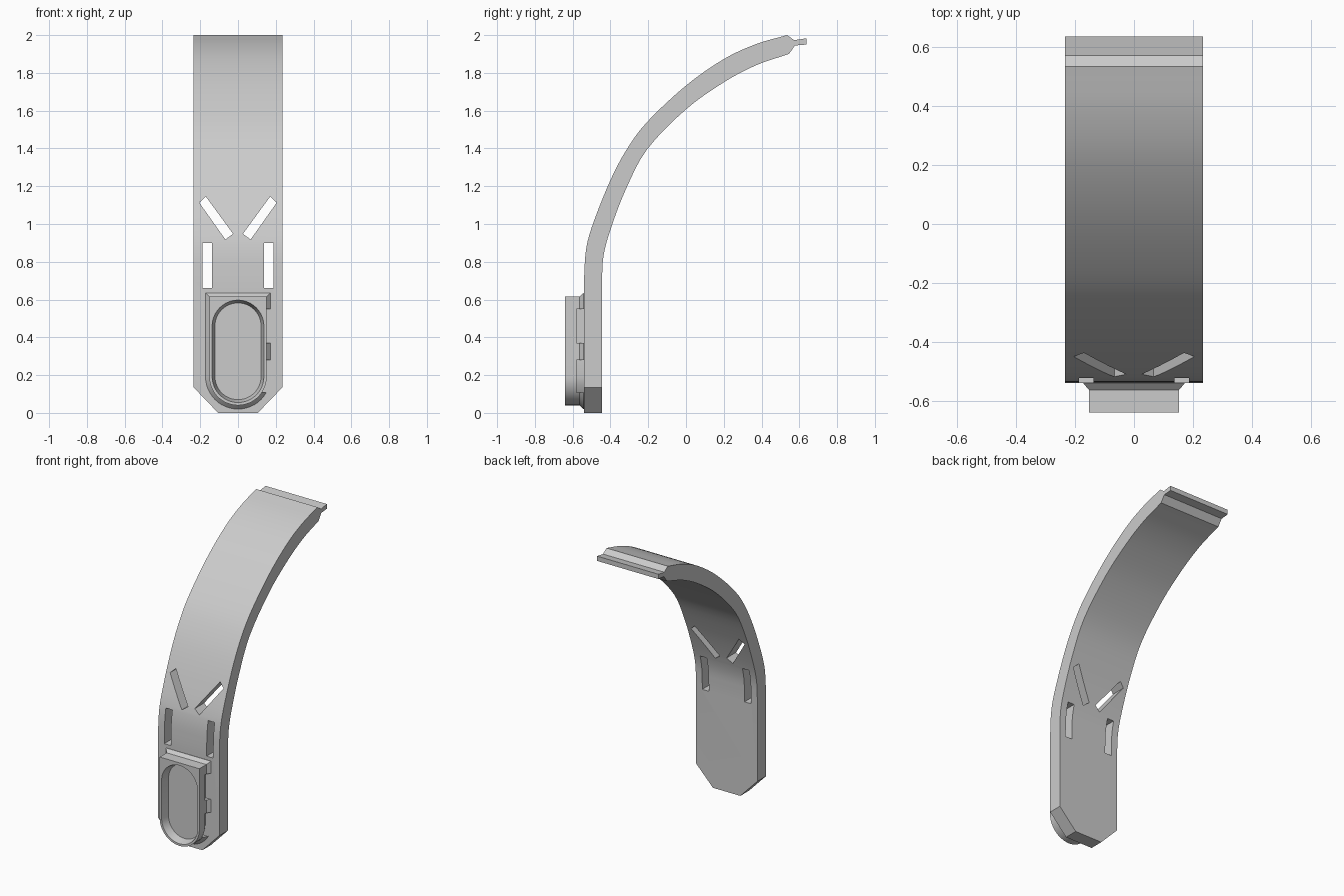
import bpy, bmesh, math
from mathutils import Vector

if "Cube" in bpy.data.objects:
    bpy.data.objects.remove(bpy.data.objects["Cube"])

grey = bpy.data.materials.new("plain_grey")
grey.diffuse_color = (0.6, 0.6, 0.6, 1)
grey.use_nodes = True
grey.node_tree.nodes["Principled BSDF"].inputs["Base Color"].default_value = grey.diffuse_color


def make_object(name, bm):
    bmesh.ops.recalc_face_normals(bm, faces=bm.faces)
    mesh = bpy.data.meshes.new(name)
    bm.to_mesh(mesh)
    bm.free()
    mesh.materials.append(grey)
    obj = bpy.data.objects.new(name, mesh)
    bpy.context.collection.objects.link(obj)
    return obj


def loft(name, loops):
    """Closed solid through matching loops of 3D points."""
    bm = bmesh.new()
    rings = [[bm.verts.new(p) for p in loop] for loop in loops]
    for a, b in zip(rings, rings[1:]):
        for i in range(len(a)):
            j = (i + 1) % len(a)
            bm.faces.new((a[i], a[j], b[j], b[i]))
    bm.faces.new(rings[0])
    bm.faces.new(rings[-1][::-1])
    return make_object(name, bm)


def prism(name, xz, y0, y1):
    return loft(name, [[(x, y, z) for x, z in xz] for y in (y0, y1)])


def cut(target, cutters):
    bpy.context.view_layer.objects.active = target
    for c in cutters:
        mod = target.modifiers.new("cut", 'BOOLEAN')
        mod.operation = 'DIFFERENCE'
        mod.solver = 'EXACT'
        mod.object = c
        bpy.ops.object.modifier_apply(modifier=mod.name)
        bpy.data.objects.remove(c)


def smooth(obj, degrees):
    bpy.ops.object.select_all(action='DESELECT')
    obj.select_set(True)
    bpy.context.view_layer.objects.active = obj
    bpy.ops.object.shade_smooth_by_angle(angle=math.radians(degrees))


def spline(pts, steps=4):
    """Smooth path through the points."""
    p = [Vector(q) for q in pts]
    p = [2 * p[0] - p[1]] + p + [2 * p[-1] - p[-2]]
    out = []
    for a, b, c, d in zip(p, p[1:], p[2:], p[3:]):
        for k in range(steps):
            t = k / steps
            out.append(0.5 * (2 * b + (c - a) * t + (2 * a - 5 * b + 4 * c - d) * t * t
                              + (3 * b - a - 3 * c + d) * t ** 3))
    return [tuple(q) for q in out + [p[-2]]]


# Curved strap: side profile with a thin tongue at the upper end
W = 0.235
outer = spline([(-.54, .70), (-.531, .85), (-.50, .98), (-.41, 1.21), (-.32, 1.385),
                (-.206, 1.54), (0, 1.733), (.2, 1.873), (.37, 1.952), (.535, 2.0)])
tongue = [(.573, 1.973), (.637, 1.983), (.637, 1.95), (.577, 1.945), (.545, 1.90)]
inner = spline([(.535, 1.897), (.37, 1.84), (.2, 1.75), (0, 1.607), (-.206, 1.395),
                (-.32, 1.18), (-.40, .97), (-.437, .83), (-.445, .70)])
side = [(-.54, 0)] + outer + tongue + inner + [(-.445, 0)]
strap = loft("strap", [[(x, y, z) for y, z in side] for x in (-W, W)])

# Clipped lower corners and the four through slots
cutters = []
for s in (-1, 1):
    corner = [(.105, 0), (.235, .135), (.3, .2025), (.3, -.1), (.105 - .0963, -.1)]
    upright = [(.137, .66), (.187, .66), (.187, .90), (.137, .90)]
    slanted = [(.17, 1.145), (.205, 1.113), (.067, .918), (.026, .948)]
    for shape in (corner, upright, slanted):
        cutters.append(prism("cutter", [(s * x, z) for x, z in shape], -1, 0.2))
cut(strap, cutters)
smooth(strap, 20)

# Housing: square top, round bottom, flared where it meets the strap
CZ = 0.192


def shield(r, top, y):
    arc = [(r * math.cos(a), y, CZ + r * math.sin(a))
           for a in (math.pi * (1 + i / 24) for i in range(25))]
    return arc + [(r, y, top), (-r, y, top)]


housing = loft("housing", [shield(.172, .635, -.535), shield(.172, .635, -.542),
                           shield(.152, .615, -.564), shield(.152, .615, -.64)])


# Oval recess with a slightly sloped wall
def oval(r, y):
    pts = []
    for cz, start in ((CZ, math.pi), (.46, 0)):
        pts += [(r * math.cos(start + math.pi * i / 24), y,
                 cz + r * math.sin(start + math.pi * i / 24)) for i in range(25)]
    return pts


recess = loft("cutter", [oval(.1395, -.65), oval(.137, -.64), oval(.122, -.585)])

# Two grip notches along the right flank, next to the strap
upper = [(.13, .37), (.25, .37), (.25, .55), (.13, .55)]
lower = [(.13, .28), (.13, .192), (.122, .147), (.098, .107), (.25, .107), (.25, .28)]
notches = [prism("cutter", n, -.58, -.5405) for n in (upper, lower)]
cut(housing, [recess] + notches)
smooth(housing, 25)
